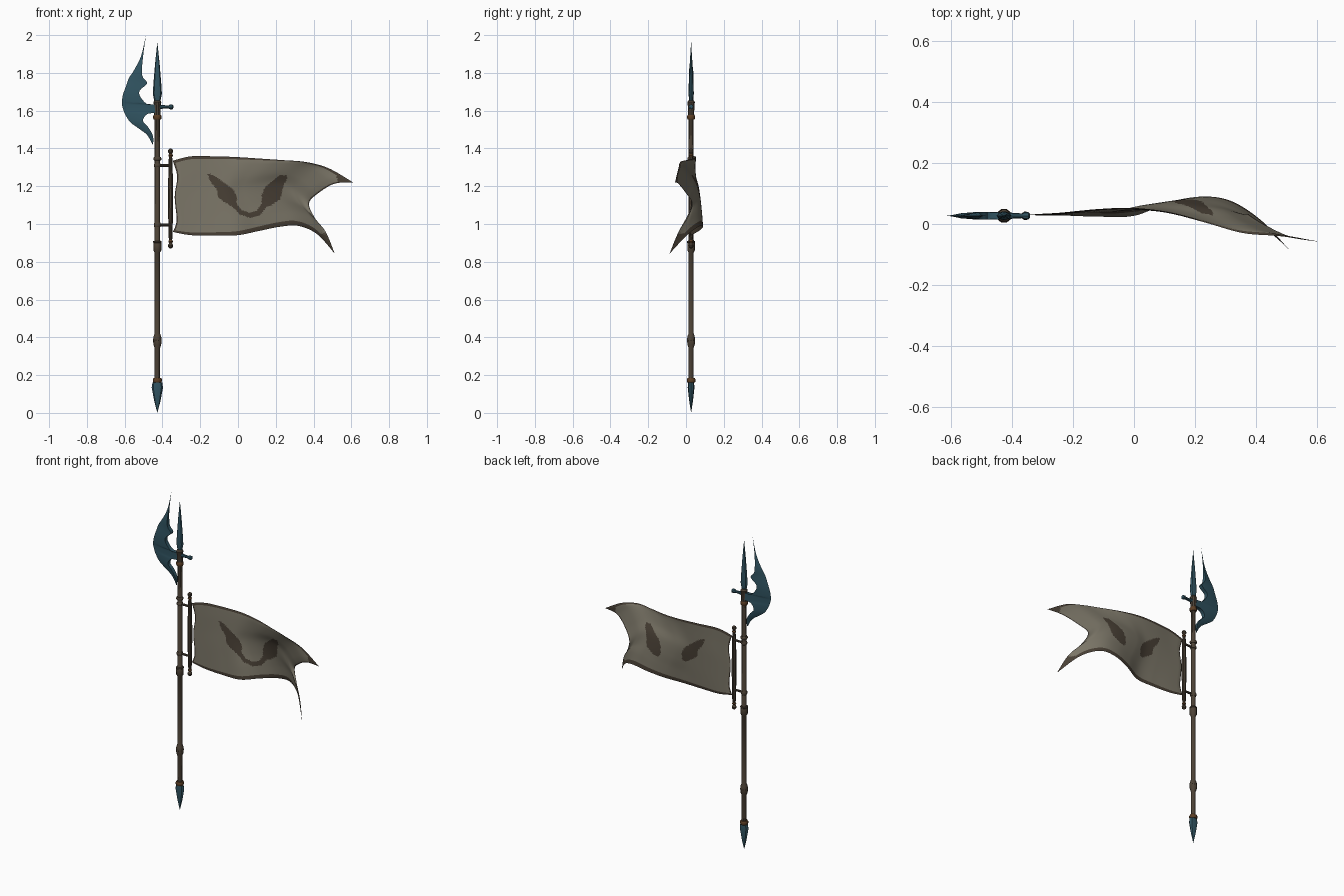
import bpy, bmesh, math
from mathutils import Vector

if "Cube" in bpy.data.objects:
    bpy.data.objects.remove(bpy.data.objects["Cube"])

PX, PY = -0.427, 0.027          # pole axis


def material(name, r, g, b):
    m = bpy.data.materials.new(name)
    m.diffuse_color = (r, g, b, 1)
    m.use_nodes = True
    m.node_tree.nodes["Principled BSDF"].inputs["Base Color"].default_value = m.diffuse_color
    return m


STEEL = material("blue steel", 0.030, 0.088, 0.120)
WOOD = material("brown wood", 0.075, 0.056, 0.038)
COPPER = material("dark copper", 0.105, 0.048, 0.018)
CLOTH = material("grey cloth", 0.200, 0.182, 0.138)
TRIM = material("dark trim", 0.066, 0.051, 0.036)


def finish(name, bm, mats, angle=35):
    bmesh.ops.remove_doubles(bm, verts=bm.verts, dist=1e-5)
    bmesh.ops.recalc_face_normals(bm, faces=bm.faces)
    me = bpy.data.meshes.new(name)
    bm.to_mesh(me)
    bm.free()
    for m in mats:
        me.materials.append(m)
    ob = bpy.data.objects.new(name, me)
    bpy.context.collection.objects.link(ob)
    bpy.ops.object.select_all(action='DESELECT')
    ob.select_set(True)
    bpy.context.view_layer.objects.active = ob
    bpy.ops.object.shade_smooth_by_angle(angle=math.radians(angle))
    return ob


def lathe(name, profile, mat, x=PX, z=0.0, sides=10, flat=1.0, along_x=False):
    """Turn (radius, height) pairs around z, or around x."""
    bm = bmesh.new()
    prof = [(0, profile[0][1])] + list(profile) + [(0, profile[-1][1])]
    rings = []
    for r, h in prof:
        ring = []
        for k in range(sides):
            a = 2 * math.pi * k / sides
            c, s = r * math.cos(a), r * math.sin(a) * flat
            ring.append(bm.verts.new((x + h, PY + s, z + c) if along_x else (x + c, PY + s, z + h)))
        rings.append(ring)
    for a, b in zip(rings, rings[1:]):
        for k in range(sides):
            j = (k + 1) % sides
            bm.faces.new((a[k], a[j], b[j], b[k]))
    return finish(name, bm, [mat])


def spline(pts, t):
    """Catmull-Rom through the points, t from 0 to 1."""
    n = len(pts) - 1
    i = min(int(t * n), n - 1)
    f = t * n - i
    p = [Vector(pts[max(0, min(n, i + k))]) for k in (-1, 0, 1, 2)]
    return 0.5 * (2 * p[1] + (p[2] - p[0]) * f + (2 * p[0] - 5 * p[1] + 4 * p[2] - p[3]) * f * f
                  + (3 * p[1] - p[0] - 3 * p[2] + p[3]) * f ** 3)


# Pole with swollen grips
lathe("pole", [(.0145, .15), (.0145, .345), (.02, .36), (.023, .385), (.02, .405), (.0145, .42),
               (.0145, .85), (.021, .86), (.021, .90), (.0145, .915), (.0145, 1.65)], WOOD)
# Collars on the pole
for i, (zc, h, r) in enumerate([(.172, .012, .024), (.905, .006, .023), (.995, .012, .019),
                                (1.31, .009, .019), (1.345, .009, .021), (1.565, .013, .022)]):
    lathe(f"collar_{i + 1}", [(r * .85, zc - h), (r, zc - h * .5), (r, zc + h * .5), (r * .85, zc + h)],
          COPPER if i in (0, 5) else WOOD)
lathe("head_socket", [(.018, 1.57), (.017, 1.59), (.019, 1.635), (.021, 1.645), (.015, 1.655)], WOOD)

# Spear point and butt spike
lathe("spear_point", [(.012, 1.63), (.016, 1.65), (.024, 1.69), (.021, 1.74), (.012, 1.85), (.0, 1.963)],
      STEEL, sides=8, flat=.6)
lathe("butt_spike", [(.0, 0), (.016, .06), (.030, .135), (.026, .16)], STEEL, sides=8, flat=.6)

# Back hammer
lathe("back_hammer", [(.016, 0), (.009, .03), (.008, .06), (.013, .068), (.013, .08), (.006, .085)],
      STEEL, z=1.62, sides=8, along_x=True)

# Axe blade: strips between cutting edge and inner edge, sharp outside
OUTER = [(-.487, 2.0), (-.513, 1.89), (-.55, 1.815), (-.577, 1.773), (-.593, 1.73), (-.608, 1.688),
         (-.614, 1.656), (-.614, 1.63), (-.608, 1.608), (-.598, 1.582), (-.571, 1.54), (-.529, 1.508),
         (-.481, 1.471), (-.45, 1.417)]
INNER = [(-.487, 2.0), (-.503, 1.884), (-.508, 1.789), (-.481, 1.746), (-.519, 1.709), (-.519, 1.677),
         (-.481, 1.635), (-.428, 1.63), (-.428, 1.592), (-.481, 1.582), (-.503, 1.545), (-.476, 1.513),
         (-.45, 1.466), (-.45, 1.417)]
bm = bmesh.new()
rows = []
N = 52
for i in range(N + 1):
    o, n = spline(OUTER, i / N), spline(INNER, i / N)
    t = min(.012, (o - n).length * .3)
    m = o.lerp(n, .45)
    rows.append([bm.verts.new((p.x, PY + y, p.y)) for p, y in
                 ((o, 0), (m, -t * .7), (n, -t), (n, t), (m, t * .7))])
for a, b in zip(rows, rows[1:]):
    for k in range(5):
        j = (k + 1) % 5
        bm.faces.new((a[k], a[j], b[j], b[k]))
finish("axe_blade", bm, [STEEL])

# Banner rod with finials, and the two brackets
RX = -.357
half = [(.004, .265), (.012, .258), (.014, .247), (.007, .236), (.008, .222), (.011, .2),
        (.011, .15), (.014, .05)]
lathe("banner_rod", [(r, -h) for r, h in half] + half[::-1], WOOD, x=RX, z=1.135)
for i, zc in enumerate((.907, 1.363)):
    lathe(f"rod_band_{i + 1}", [(.009, -.007), (.0125, 0), (.009, .007)], COPPER, x=RX, z=zc)
for i, zc in enumerate((.995, 1.31)):
    lathe(f"bracket_{i + 1}", [(.007, 0), (.007, RX - PX)], TRIM, z=zc, sides=8, along_x=True)

# Waving banner: a patch between four edge curves (x, y, z)
TOP = [(-.345, .03, 1.335), (-.25, .035, 1.358), (-.12, .048, 1.358), (.0, .052, 1.354), (.12, .036, 1.346),
       (.24, .003, 1.338), (.36, -.03, 1.328), (.48, -.04, 1.295), (.608, -.058, 1.221)]
BOT = [(-.345, .03, .958), (-.25, .03, .941), (-.12, .025, .938), (.0, .027, .941), (.11, .068, .963),
       (.22, .09, .985), (.32, .075, .99), (.42, .01, .945), (.512, -.087, .843)]
LEFT = [(-.345, .03, .958), (-.325, .03, 1.02), (-.335, .03, 1.145), (-.322, .03, 1.25), (-.345, .03, 1.335)]
RIGHT = [(.512, -.087, .843), (.465, -.04, .957), (.405, .01, 1.035), (.376, .032, 1.11),
         (.425, .0, 1.163), (.51, -.04, 1.213), (.608, -.058, 1.221)]


def banner_point(u, v):
    t, b, l, r = spline(TOP, u), spline(BOT, u), spline(LEFT, v), spline(RIGHT, v)
    lb, lt, rb, rt = (Vector(p[k]) for p, k in ((BOT, 0), (TOP, 0), (BOT, -1), (TOP, -1)))

    def patch(w):
        return (b.lerp(t, v) + l.lerp(r, w) - lb.lerp(lt, v).lerp(rb.lerp(rt, v), w))
    p = patch(u)
    p.y = patch(u ** 4).y
    return p


def inside(poly, x, z):
    hit = False
    for (x1, z1), (x2, z2) in zip(poly, poly[1:] + poly[:1]):
        if (z1 > z) != (z2 > z) and x < (x2 - x1) * (z - z1) / (z2 - z1) + x1:
            hit = not hit
    return hit


# Painted emblem outlines: two wings, and a curved bow on the front only
WING_L = [(-.164, 1.269), (-.13, 1.258), (-.07, 1.216), (-.028, 1.186), (-.006, 1.148), (-.008, 1.095),
          (-.03, 1.09), (-.065, 1.112), (-.106, 1.142), (-.112, 1.184), (-.148, 1.227)]
WING_R = [(.259, 1.258), (.222, 1.26), (.18, 1.227), (.143, 1.195), (.127, 1.158), (.125, 1.105),
          (.148, 1.088), (.17, 1.095), (.222, 1.13), (.235, 1.175), (.24, 1.205), (.259, 1.238)]
BOW = [(-.035, 1.1), (-.008, 1.11), (.02, 1.072), (.06, 1.06), (.1, 1.07), (.128, 1.11),
       (.155, 1.095), (.115, 1.048), (.06, 1.034), (.01, 1.05)]


def is_dark(u, v, front):
    p = banner_point(u, v)
    x, z = p.x, p.z
    if min(v, 1 - v) < .055 or u < .022 or u > .985:
        return True
    if (x > .525 and z > 1.1) or (x > .42 and z < .95):
        return True
    return inside(WING_L, x, z) or inside(WING_R, x, z) or (front and inside(BOW, x, z))


bm = bmesh.new()
NU, NV = 150, 66
for side in (-1, 1):
    grid = []
    for i in range(NU + 1):
        col = []
        for j in range(NV + 1):
            u, v = i / NU, j / NV
            p = banner_point(u, v)
            p.y += side * .002 * min(1, 20 * min(u, 1 - u, v, 1 - v))
            col.append(bm.verts.new(p))
        grid.append(col)
    for i in range(NU):
        for j in range(NV):
            q = [grid[i][j], grid[i + 1][j], grid[i + 1][j + 1], grid[i][j + 1]]
            f = bm.faces.new(q if side < 0 else q[::-1])
            f.material_index = int(is_dark((i + .5) / NU, (j + .5) / NV, side < 0))
finish("banner", bm, [CLOTH, TRIM], 60)
